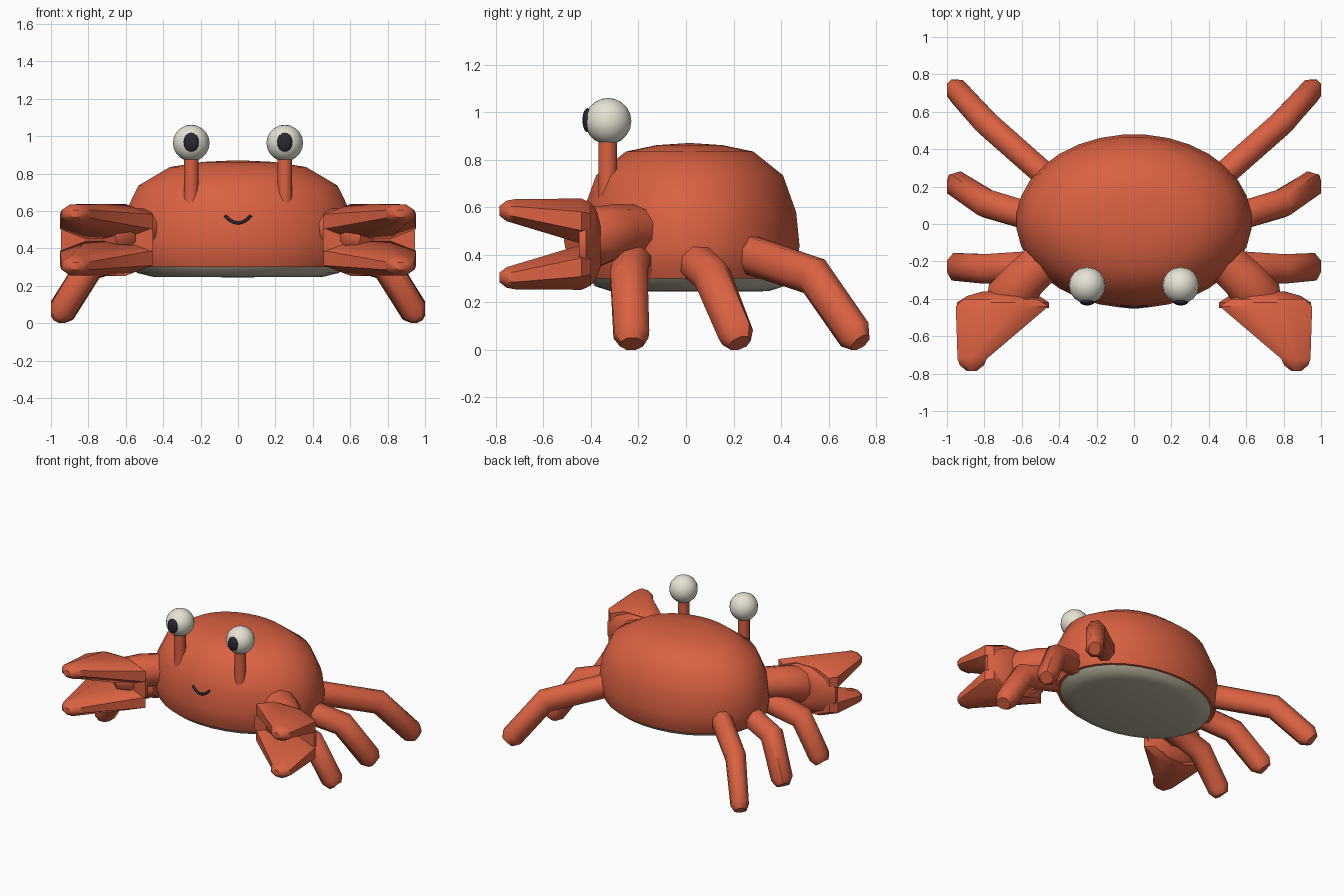
import bpy, bmesh, math
from mathutils import Vector

if "Cube" in bpy.data.objects:
    bpy.data.objects.remove(bpy.data.objects["Cube"])


def material(name, rgb):
    m = bpy.data.materials.new(name)
    m.diffuse_color = (*rgb, 1)
    m.use_nodes = True
    m.node_tree.nodes["Principled BSDF"].inputs["Base Color"].default_value = m.diffuse_color
    return m


RED = material("shell_red", (0.70, 0.12, 0.055))
CREAM = material("cream", (0.80, 0.77, 0.66))
BELLY = material("belly_tan", (0.48, 0.45, 0.34))
DARK = material("dark", (0.025, 0.02, 0.035))


def finish(ob, mat, angle=40):
    ob.data.materials.append(mat)
    bpy.ops.object.select_all(action='DESELECT')
    ob.select_set(True)
    bpy.context.view_layer.objects.active = ob
    bpy.ops.object.shade_smooth_by_angle(angle=math.radians(angle))
    return ob


def loft(name, rings, mat, sides=8, clamp=False, angle=40):
    """Closed skin through elliptical rings given as (centre, u axis, v axis)."""
    bm = bmesh.new()
    loops = []
    for c, u, v in rings:
        loop = []
        for i in range(sides):
            a = 2 * math.pi * (i + 0.5) / sides
            p = Vector(c) + Vector(u) * math.cos(a) + Vector(v) * math.sin(a)
            if clamp:
                p.x = max(-1, min(1, p.x))
                p.z = max(0, p.z)
            loop.append(bm.verts.new(p))
        loops.append(loop)
    for a, b in zip(loops, loops[1:]):
        for i in range(sides):
            j = (i + 1) % sides
            bm.faces.new((a[i], a[j], b[j], b[i]))
    bm.faces.new(loops[0])
    bm.faces.new(loops[-1])
    bmesh.ops.recalc_face_normals(bm, faces=bm.faces)
    me = bpy.data.meshes.new(name)
    bm.to_mesh(me)
    bm.free()
    ob = bpy.data.objects.new(name, me)
    bpy.context.collection.objects.link(ob)
    return finish(ob, mat, angle)


def shell(name, profile, mat):
    """Oval body of stacked rings from (radius fraction, z)."""
    loft(name, [((0, 0.015, z), (0.63 * r, 0, 0), (0, 0.465 * r, 0)) for r, z in profile],
         mat, 32, angle=60)


def limb(name, pts, radii, mat, s, flat=1.0, sides=8):
    """Bent tube along points with a rounded tip; s mirrors in x."""
    pts = [Vector((p[0] * s, p[1], p[2])) for p in pts]
    d = (pts[-1] - pts[-2]).normalized()
    pts.append(pts[-1] + d * radii[-1] * 0.6)
    radii = list(radii) + [radii[-1] * 0.65]
    rings = []
    for i, (p, r) in enumerate(zip(pts, radii)):
        t = (pts[min(i + 1, len(pts) - 1)] - pts[max(i - 1, 0)]).normalized()
        u = t.cross(Vector((0, 0, 1))).normalized()
        rings.append((p, u * r * flat, u.cross(t) * r))
    return loft(name, rings, mat, sides, clamp=True, angle=50)


def ball(name, loc, size, mat, seg=16, rings=10):
    bpy.ops.mesh.primitive_uv_sphere_add(segments=seg, ring_count=rings, radius=1, location=loc)
    ob = bpy.context.object
    ob.name = name
    ob.scale = size
    return finish(ob, mat, 60)


# Body and belly
shell("body", [(0.94, 0.30), (0.985, 0.36), (1.0, 0.44), (0.97, 0.58), (0.85, 0.735),
               (0.58, 0.835), (0.3, 0.862), (0.04, 0.87)], RED)
shell("belly", [(0.04, 0.245), (0.72, 0.247), (0.86, 0.268), (0.925, 0.315)], BELLY)

# Smile
cu = bpy.data.curves.new("smile", 'CURVE')
cu.dimensions = '3D'
cu.bevel_depth = 0.009
cu.bevel_resolution = 1
cu.use_fill_caps = True
sp = cu.splines.new('POLY')
sp.points.add(6)
for i, p in enumerate(sp.points):
    t = i / 3 - 1
    p.co = (0.07 * t, -0.443 + 0.008 * t * t, 0.535 + 0.04 * t * t, 1)
smile = bpy.data.objects.new("smile", cu)
bpy.context.collection.objects.link(smile)
cu.materials.append(DARK)

# Leg paths: hip, knee, foot; last value narrows the leg sideways
LEGS = {
    "front": ([(0.50, -0.22, 0.38), (0.79, -0.24, 0.31), (0.945, -0.23, 0.065)], 1.0),
    "middle": ([(0.52, 0.03, 0.38), (0.79, 0.11, 0.31), (0.945, 0.21, 0.065)], 0.95),
    "back": ([(0.45, 0.24, 0.41), (0.79, 0.54, 0.31), (0.945, 0.71, 0.065)], 0.85),
}

for s, side in ((1, "right"), (-1, "left")):
    for key, (path, flat) in LEGS.items():
        limb(f"{key}_leg_{side}", path, (0.085, 0.085, 0.08), RED, s, flat)

    # Eye stalk, eyeball, pupil
    x = 0.25 * s
    loft(f"eye_stalk_{side}", [((x, -0.33, z), (0.04, 0, 0), (0, 0.04, 0)) for z in (0.62, 0.90)],
         RED, 12)
    ball(f"eye_{side}", (x, -0.328, 0.963), (0.098, 0.098, 0.098), CREAM)
    ball(f"pupil_{side}", (x, -0.415, 0.967), (0.041, 0.021, 0.051), DARK, 12, 8)

    # Arm and claw
    limb(f"arm_{side}", [(0.46, -0.18, 0.50), (0.58, -0.29, 0.50), (0.67, -0.40, 0.47)],
         (0.11, 0.115, 0.13), RED, s, 1.05, 10)
    loft(f"palm_{side}", [((0.70 * s, y, 0.445), (w, 0, 0), (0, 0, h)) for y, w, h in
                          ((-0.45, 0.255, 0.185), (-0.42, 0.255, 0.19), (-0.385, 0.20, 0.165),
                           (-0.36, 0.11, 0.10))], RED, 12)
    for k, part in ((1, "upper"), (-1, "lower")):
        loft(f"{part}_pincer_{side}",
             [((cx * s, y, 0.445 + k * dz), (w, 0, 0), (0, 0, h)) for cx, y, dz, w, h in
              ((0.715, -0.40, 0.095, 0.21, 0.085), (0.705, -0.44, 0.097, 0.268, 0.103),
               (0.865, -0.72, 0.138, 0.085, 0.056), (0.867, -0.755, 0.14, 0.07, 0.047),
               (0.868, -0.785, 0.14, 0.03, 0.022))], RED, 8)
